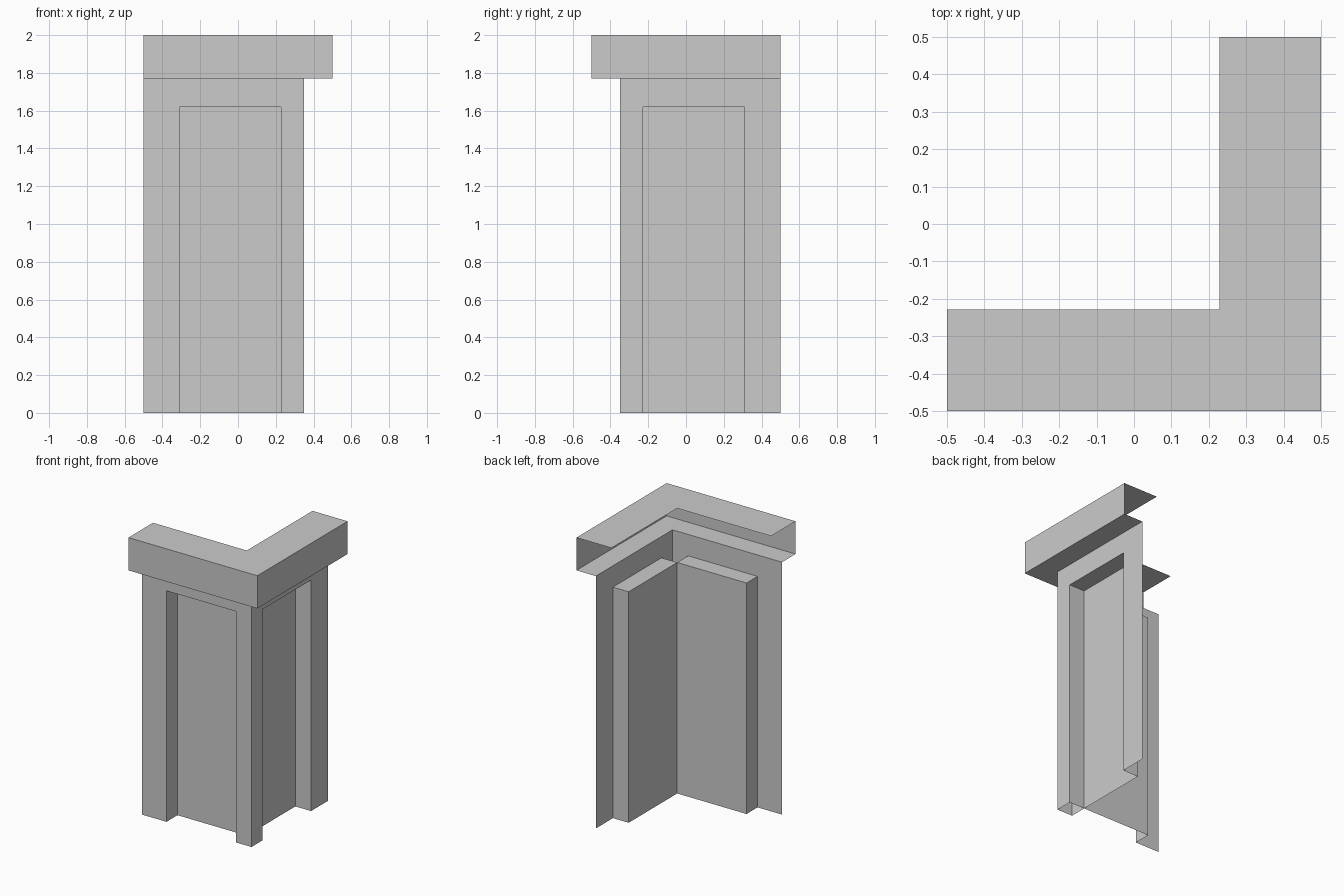
import bpy, bmesh
from math import radians

if "Cube" in bpy.data.objects:
    bpy.data.objects.remove(bpy.data.objects["Cube"])

END = -0.5      # open end of each wing
WALL = 0.35     # distance of wall face from centre
BACK = 0.228    # distance of recess back from centre
LEFT = -0.31    # far side of the recess
CAP = 0.5       # distance of cap face from centre


def corner_plan(front):
    """Mirror a front-wing plan across the diagonal; last point is the corner."""
    return front + [(-y, -x) for x, y in reversed(front[:-1])]


def loft(name, rows):
    """Skin a list of (plan, z) rows into one open shell."""
    bm = bmesh.new()
    loops = [[bm.verts.new((x, y, z)) for x, y in plan] for plan, z in rows]
    for a, b in zip(loops, loops[1:]):
        for i in range(len(a) - 1):
            bm.faces.new((a[i], a[i + 1], b[i + 1], b[i]))
    bmesh.ops.remove_doubles(bm, verts=bm.verts[:], dist=1e-4)
    bmesh.ops.dissolve_limit(bm, angle_limit=radians(1),
                             verts=bm.verts[:], edges=bm.edges[:])
    mesh = bpy.data.meshes.new(name)
    bm.to_mesh(mesh)
    bm.free()
    obj = bpy.data.objects.new(name, mesh)
    bpy.context.collection.objects.link(obj)
    return obj


# Pillar walls: recessed plan below, soffit, then flat header band
def wall_plan(depth):
    return corner_plan([(END, -WALL), (LEFT, -WALL), (LEFT, -depth),
                        (BACK, -depth), (BACK, -WALL), (WALL, -WALL)])


recessed, flat = wall_plan(BACK), wall_plan(WALL)
loft("corner_walls", [(recessed, 0), (recessed, 1.62), (flat, 1.62), (flat, 1.77)])

# Overhanging cap: underside, outer face and top swept round the corner
cap_profile = [(WALL, 1.77), (CAP, 1.77), (CAP, 2.0), (BACK, 2.0)]
loft("corner_cap", [(corner_plan([(END, -d), (d, -d)]), z) for d, z in cap_profile])
